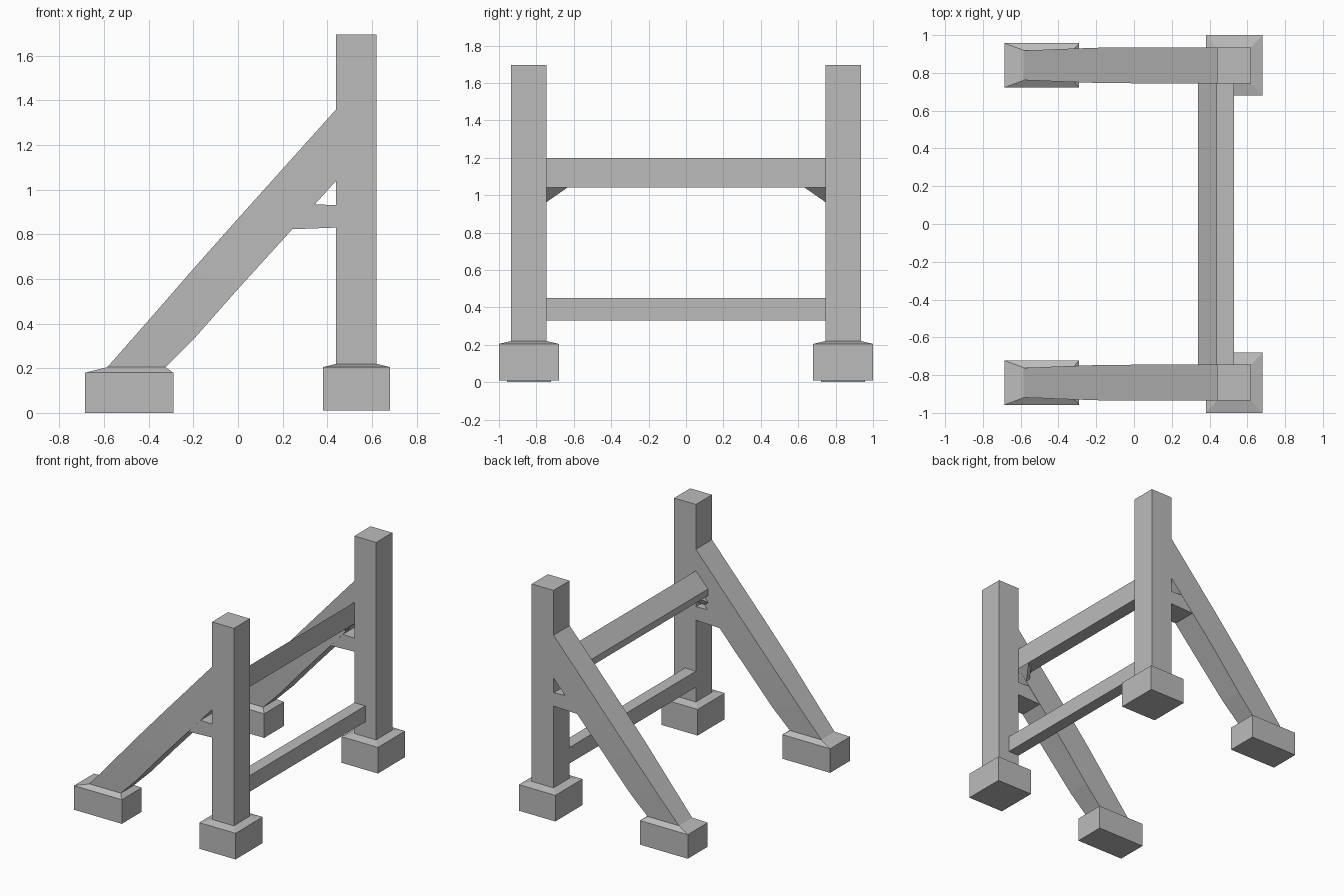
import bpy
import bmesh

cube = bpy.data.objects.get("Cube")
if cube:
    bpy.data.objects.remove(cube)

grey = bpy.data.materials.new("stone_grey")
grey.use_nodes = True
colour = (0.5, 0.5, 0.5, 1)
grey.diffuse_color = colour
grey.node_tree.nodes["Principled BSDF"].inputs["Base Color"].default_value = colour

FRAME_Y = 0.84   # distance of each side frame from the middle


def loft(name, rings, mirrored=True):
    """Skin a list of equal-length rings, cap both ends, mirror across y."""
    bm = bmesh.new()
    loops = [[bm.verts.new(p) for p in ring] for ring in rings]
    n = len(loops[0])
    for a, b in zip(loops, loops[1:]):
        for i in range(n):
            j = (i + 1) % n
            bm.faces.new((a[i], a[j], b[j], b[i]))
    bm.faces.new(loops[0])
    bm.faces.new(loops[-1])
    bmesh.ops.recalc_face_normals(bm, faces=bm.faces)
    mesh = bpy.data.meshes.new(name)
    bm.to_mesh(mesh)
    bm.free()
    mesh.materials.append(grey)
    obj = bpy.data.objects.new(name, mesh)
    bpy.context.collection.objects.link(obj)
    if mirrored:
        mod = obj.modifiers.new("mirror", 'MIRROR')
        mod.use_axis = (False, True, False)
        mod.use_mirror_merge = False
    return obj


def rect(x0, x1, half, z):
    """Level rectangle centred on the side frame."""
    return [(x0, FRAME_Y - half, z), (x1, FRAME_Y - half, z),
            (x1, FRAME_Y + half, z), (x0, FRAME_Y + half, z)]


def extrude_y(name, profile, y0, y1, mirrored):
    return loft(name, [[(x, y, z) for x, z in profile] for y in (y0, y1)], mirrored)


# Upright posts and their block bases
loft("post", [rect(0.44, 0.62, 0.095, 0.2), rect(0.44, 0.62, 0.095, 1.695)])
loft("post_base", [rect(0.38, 0.68, 0.16, 0.01), rect(0.38, 0.68, 0.16, 0.205),
                   rect(0.44, 0.62, 0.095, 0.22)])

# Feet under the sloping braces
loft("brace_foot", [rect(-0.685, -0.29, 0.117, 0), rect(-0.685, -0.29, 0.117, 0.18),
                    rect(-0.585, -0.325, 0.08, 0.205)])

# Sloping braces, widening towards the top: top x, z, bottom x, z, half width
sections = [(-0.585, 0.205, -0.325, 0.205, 0.078),
            (-0.4, 0.415, -0.19, 0.34, 0.086),
            (-0.2, 0.645, 0.0, 0.555, 0.093),
            (0.0, 0.87, 0.15, 0.72, 0.095),
            (0.44, 1.36, 0.44, 1.04, 0.095)]
loft("brace", [[(tx, FRAME_Y - h, tz), (tx, FRAME_Y + h, tz),
                (bx, FRAME_Y + h, bz), (bx, FRAME_Y - h, bz)]
               for tx, tz, bx, bz, h in sections])

# Short ties between each post and its brace
extrude_y("short_tie", [(0.23, 0.822), (0.44, 0.83), (0.44, 0.93), (0.33, 0.935)],
          FRAME_Y - 0.093, FRAME_Y + 0.093, True)

# Cross beams joining both sides
extrude_y("upper_beam", [(0.44, 1.2), (0.34, 1.09), (0.34, 1.04), (0.44, 1.04)],
          -0.75, 0.75, False)
extrude_y("lower_beam", [(0.44, 0.33), (0.53, 0.33), (0.53, 0.45), (0.44, 0.45)],
          -0.75, 0.75, False)

# Corner gussets under the upper beam, in line with the brace underside
gusset = [(0.44, 0.75, 1.04), (0.44, 0.635, 1.04), (0.365, 0.75, 0.96)]
loft("gusset", [gusset, [(x - 0.03, y, z + 0.027) for x, y, z in gusset]])
